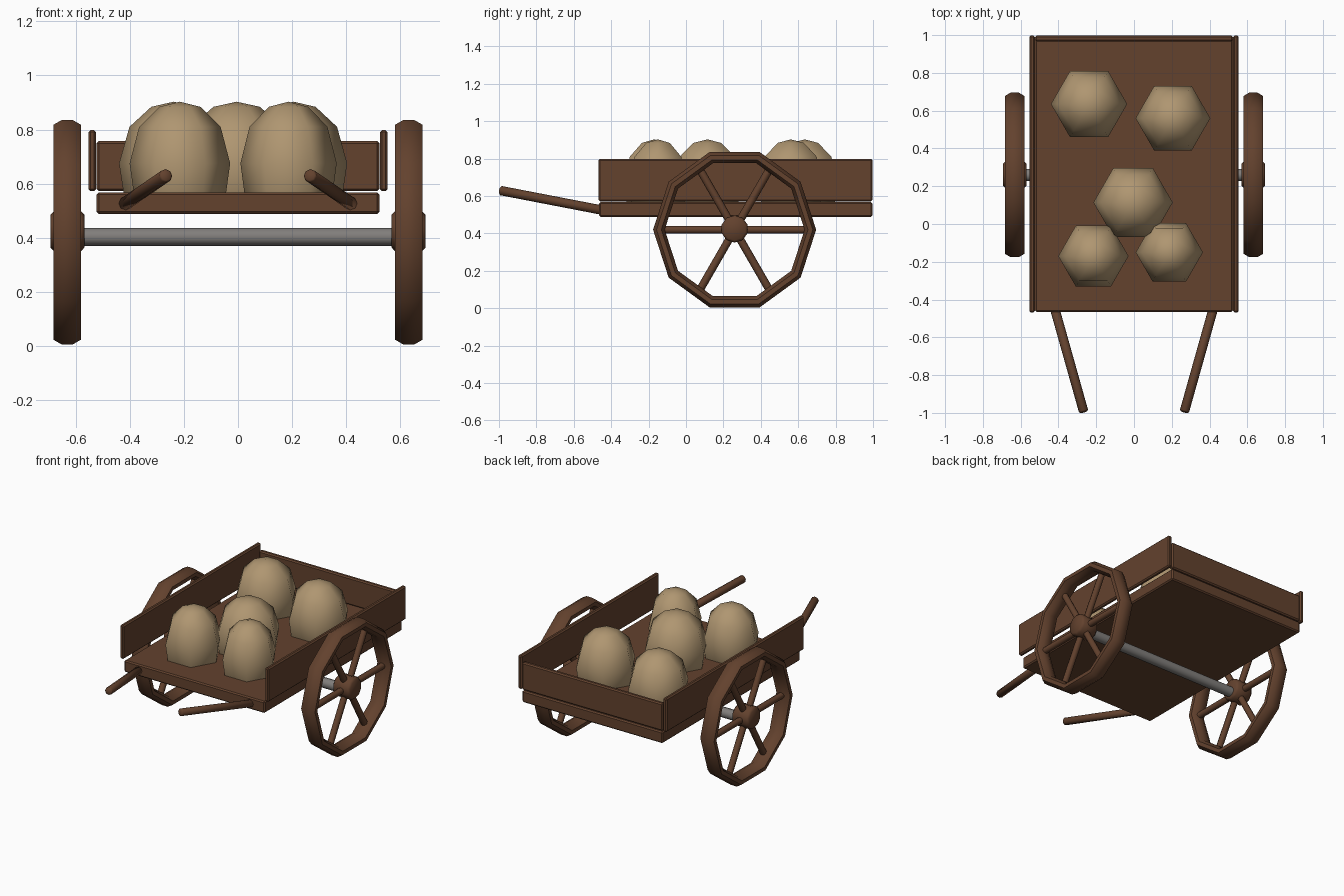
import bpy, bmesh, math
from mathutils import Vector

if "Cube" in bpy.data.objects:
    bpy.data.objects.remove(bpy.data.objects["Cube"])


def material(name, rgb):
    m = bpy.data.materials.new(name)
    m.diffuse_color = (*rgb, 1)
    m.use_nodes = True
    m.node_tree.nodes["Principled BSDF"].inputs["Base Color"].default_value = m.diffuse_color
    return m


WOOD = material("brown_wood", (0.125, 0.054, 0.027))
SACKCLOTH = material("tan_sackcloth", (0.43, 0.305, 0.165))
METAL = material("grey_metal", (0.22, 0.21, 0.20))


def add_object(name, bm, mat, angle=None):
    bmesh.ops.recalc_face_normals(bm, faces=bm.faces)
    me = bpy.data.meshes.new(name)
    bm.to_mesh(me)
    bm.free()
    me.materials.append(mat)
    ob = bpy.data.objects.new(name, me)
    bpy.context.collection.objects.link(ob)
    if angle is not None:
        bpy.ops.object.select_all(action='DESELECT')
        ob.select_set(True)
        bpy.context.view_layer.objects.active = ob
        bpy.ops.object.shade_smooth_by_angle(angle=math.radians(angle))
    return ob


def board(name, lo, hi, bevel=0.008):
    lo, hi = Vector(lo), Vector(hi)
    bm = bmesh.new()
    bmesh.ops.create_cube(bm, size=1)
    for v in bm.verts:
        v.co = (lo + hi) / 2 + v.co * (hi - lo)
    bmesh.ops.bevel(bm, geom=bm.edges[:], offset=bevel, segments=1, affect='EDGES')
    return add_object(name, bm, WOOD)


def rod(name, a, b, radius, sides, mat, bevel=0.0):
    a, b = Vector(a), Vector(b)
    d = b - a
    bm = bmesh.new()
    bmesh.ops.create_cone(bm, cap_ends=True, segments=sides, radius1=radius,
                          radius2=radius, depth=d.length)
    if bevel:
        caps = [e for e in bm.edges if abs(e.verts[0].co.z - e.verts[1].co.z) < 1e-5]
        bmesh.ops.bevel(bm, geom=caps, offset=bevel, segments=1, affect='EDGES')
    q = d.to_track_quat('Z', 'Y')
    for v in bm.verts:
        v.co = q @ v.co + (a + b) / 2
    return add_object(name, bm, mat, 50)


def grid_faces(bm, rows, wrap):
    # quads between consecutive closed loops of vertices
    n = len(rows)
    for i in range(n if wrap else n - 1):
        p, q = rows[i], rows[(i + 1) % n]
        for j in range(len(p)):
            k = (j + 1) % len(p)
            bm.faces.new((p[j], p[k], q[k], q[j]))


# cart bed and boards
board("bed_floor", (-0.523, -0.465, 0.488), (0.523, 0.997, 0.567))
board("back_board", (-0.523, 0.967, 0.572), (0.523, 0.998, 0.757))
for side, s in (("left", -1), ("right", 1)):
    xs = sorted((s * 0.525, s * 0.554))
    board(side + "_side_board", (xs[0], -0.468, 0.572), (xs[1], 0.998, 0.798))
    rod(side + "_shaft", (s * 0.422, -0.44, 0.523), (s * 0.266, -0.995, 0.63),
        0.025, 8, WOOD, 0.006)

# axle
AY, AZ = 0.26, 0.42
rod("axle", (-0.6, AY, 0.403), (0.6, AY, 0.403), 0.033, 10, METAL)

# wheels: ten-sided rim, hub and six spokes
for side, s in (("left", -1), ("right", 1)):
    cx = s * 0.632
    bm = bmesh.new()
    rows = []
    for i in range(10):
        a = math.tau * i / 10
        row = []
        for j in range(8):
            t = math.tau * (j + 0.5) / 8
            r = 0.405 + 0.0335 * math.cos(t)
            row.append(bm.verts.new((cx + 0.0555 * math.sin(t),
                                     AY + r * math.cos(a), AZ + r * math.sin(a))))
        rows.append(row)
    grid_faces(bm, rows, True)
    add_object(side + "_wheel_rim", bm, WOOD, 60)
    rod(side + "_wheel_hub", (s * 0.568, AY, 0.424), (s * 0.694, AY, 0.424),
        0.073, 10, WOOD, 0.012)
    for i in range(6):
        a = math.tau * i / 6
        rod(f"{side}_wheel_spoke_{i + 1}", (cx, AY, AZ),
            (cx, AY + 0.39 * math.cos(a), AZ + 0.39 * math.sin(a)), 0.021, 8, WOOD)

# sacks: six-sided domes (radius factor, height)
PROFILE = [(0.85, 0.53), (0.92, 0.568), (1.0, 0.675), (0.81, 0.81), (0.41, 0.884)]
SACKS = [(-0.238, 0.635, 0.202), (0.206, 0.56, 0.198), (-0.005, 0.114, 0.21),
         (-0.215, -0.17, 0.186), (0.187, -0.15, 0.178)]
for n, (x, y, r) in enumerate(SACKS):
    bm = bmesh.new()
    rows = [[bm.verts.new((x + r * f * math.cos(math.tau * j / 6),
                           y + r * f * math.sin(math.tau * j / 6), z))
             for j in range(6)] for f, z in PROFILE]
    grid_faces(bm, rows, False)
    top = bm.verts.new((x, y, 0.903))
    for j in range(6):
        bm.faces.new((rows[-1][j], rows[-1][(j + 1) % 6], top))
    bm.faces.new(rows[0][::-1])
    add_object(f"sack_{n + 1}", bm, SACKCLOTH, 75)
